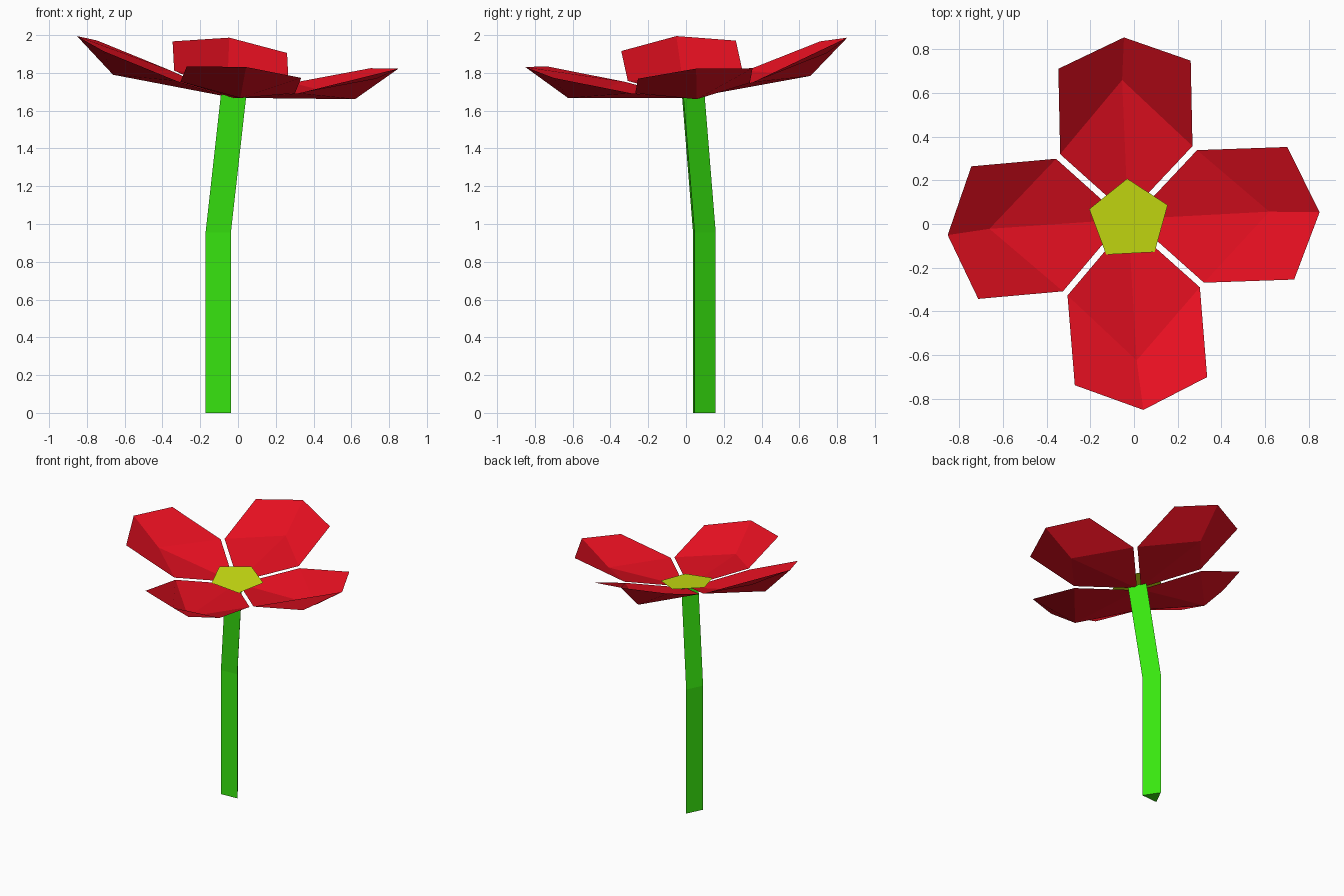
import bpy
from math import radians, cos, sin, pi
from mathutils import Matrix, Vector

if "Cube" in bpy.data.objects:
    bpy.data.objects.remove(bpy.data.objects["Cube"])


def material(name, color):
    mat = bpy.data.materials.new(name)
    mat.diffuse_color = (*color, 1)
    mat.use_nodes = True
    mat.node_tree.nodes["Principled BSDF"].inputs["Base Color"].default_value = mat.diffuse_color
    return mat


def add_mesh(name, verts, faces, mat, matrix=Matrix()):
    mesh = bpy.data.meshes.new(name)
    mesh.from_pydata([tuple(v) for v in verts], [], faces)
    mesh.materials.append(mat)
    obj = bpy.data.objects.new(name, mesh)
    obj.matrix_world = matrix
    bpy.context.collection.objects.link(obj)
    return obj


def ring(center, radius, sides, start):
    return [Vector(center) + Vector((radius * cos(start + 2 * pi * i / sides),
                                     radius * sin(start + 2 * pi * i / sides), 0))
            for i in range(sides)]


red = material("petal_red", (0.8, 0.005, 0.015))
green = material("stem_green", (0.04, 0.8, 0.005))
yellow = material("center_yellow", (0.6, 0.75, 0.006))

# Flower head frame: leaning slightly towards +x and -y
head = (Matrix.Translation((-0.027, 0.022, 1.67))
        @ Matrix.Rotation(0.106, 4, 'Y') @ Matrix.Rotation(0.085, 4, 'X'))

# Petals: cupped, creased along the middle, four around the head
petal_points = [(0.02, 0, 0), (0.645, 0, 0.056), (0.857, 0, 0.241),
                (0.325, -0.305, 0.083), (0.728, -0.305, 0.202),
                (0.325, 0.305, 0.083), (0.728, 0.305, 0.202)]
petal_faces = [(0, 3, 1), (3, 4, 2, 1), (0, 1, 5), (1, 2, 6, 5)]
for i in range(4):
    turn = Matrix.Rotation(radians(3.5 + 90 * i), 4, 'Z')
    add_mesh(f"petal_{i + 1}", petal_points, petal_faces, red, head @ turn)

# Flat five-sided flower center
add_mesh("flower_center", ring((0, 0, 0.038), 0.19, 5, radians(93)),
         [(0, 1, 2, 3, 4)], yellow, head)

# Three-sided stem with one bend
angle = radians(93.5)
sections = (ring((-0.107, 0.08, 0), 0.0775, 3, angle)
            + ring((-0.107, 0.08, 0.955), 0.0775, 3, angle)
            + [head @ v for v in ring((0, 0, 0.012), 0.0775, 3, angle)])
stem_faces = [(2, 1, 0), (6, 7, 8)]
for level in (0, 3):
    for i in range(3):
        j = (i + 1) % 3
        stem_faces.append((level + i, level + j, level + 3 + j, level + 3 + i))
add_mesh("stem", sections, stem_faces, green)
